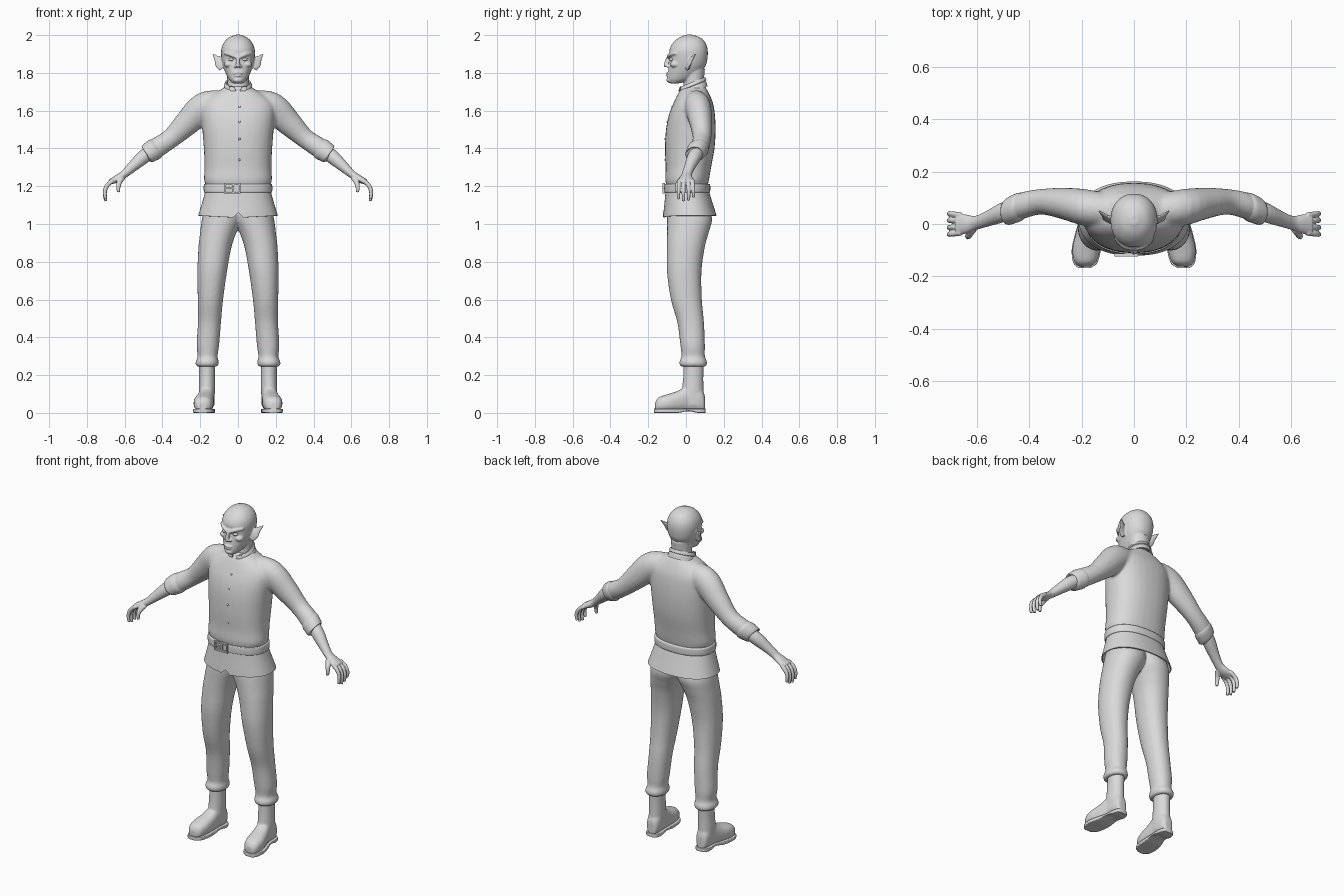
import bpy
import bmesh
import math
from mathutils import Vector, Matrix

default_cube = bpy.data.objects.get("Cube")
if default_cube:
    bpy.data.objects.remove(default_cube, do_unlink=True)

grey = bpy.data.materials.new("plain_grey")
grey.use_nodes = True
grey.diffuse_color = (0.7, 0.7, 0.7, 1)
grey.node_tree.nodes["Principled BSDF"].inputs["Base Color"].default_value = (0.7, 0.7, 0.7, 1)

X, Y, Z = Vector((1, 0, 0)), Vector((0, 1, 0)), Vector((0, 0, 1))


def resample(rows, steps):
    """Smooth a short list of number rows with a Catmull-Rom spline."""
    padded = [rows[0]] + list(rows) + [rows[-1]]
    result = []
    for a, b, c, d in zip(padded, padded[1:], padded[2:], padded[3:]):
        for s in range(steps):
            t = s / steps
            result.append([q + t * (r - p) / 2
                           + t * t * (p - 2.5 * q + 2 * r - d_ / 2)
                           + t ** 3 * (1.5 * (q - r) + (d_ - p) / 2)
                           for p, q, r, d_ in zip(a, b, c, d)])
    return result + [list(rows[-1])]


def loft(bm, rings, sides=32, power=2.0, caps=True):
    """Skin rings given as (centre, first half axis, second half axis)."""
    loops = []
    for centre, u, v in rings:
        loop = []
        for i in range(sides):
            a = math.tau * i / sides
            c, s = math.cos(a), math.sin(a)
            c = math.copysign(abs(c) ** (2 / power), c)
            s = math.copysign(abs(s) ** (2 / power), s)
            loop.append(bm.verts.new(centre + u * c + v * s))
        loops.append(loop)
    for low, high in zip(loops, loops[1:]):
        for i in range(sides):
            j = (i + 1) % sides
            bm.faces.new((low[i], low[j], high[j], high[i]))
    if caps:
        bm.faces.new(loops[0][::-1])
        bm.faces.new(loops[-1])
    return loops


def stack(bm, rows, steps=4, **options):
    """Level rings; each row is height, x range, y range."""
    rings = [(Vector(((x0 + x1) / 2, (y0 + y1) / 2, z)), X * (x1 - x0) / 2, Y * (y1 - y0) / 2)
             for z, x0, x1, y0, y1 in resample(rows, steps)]
    return loft(bm, rings, **options)


def body(bm, rows, **options):
    """Level rings centred on x; each row is height, half width, y range."""
    return stack(bm, [(z, -w, w, y0, y1) for z, w, y0, y1 in rows], **options)


def tube(bm, rows, side=Y, steps=4, **options):
    """Rings across a path; each row is a point and two radii."""
    rows = resample(rows, steps)
    points = [Vector(r[:3]) for r in rows]
    rings = []
    for i, row in enumerate(rows):
        along = (points[min(i + 1, len(rows) - 1)] - points[max(i - 1, 0)]).normalized()
        rings.append((points[i], along.cross(side).normalized() * row[3], side * row[4]))
    loft(bm, rings, **options)


def ball(bm, centre, size):
    place = Matrix.Translation(centre) @ Matrix.Diagonal((*size, 1))
    bmesh.ops.create_uvsphere(bm, u_segments=20, v_segments=12, radius=1, matrix=place)


def box(bm, centre, size):
    place = Matrix.Translation(centre) @ Matrix.Diagonal((*size, 1))
    bmesh.ops.create_cube(bm, size=1, matrix=place)


def finish(name, bm, mirror=False, voxel=0, relax=4, thickness=0, angle=50):
    bmesh.ops.recalc_face_normals(bm, faces=bm.faces)
    mesh = bpy.data.meshes.new(name)
    bm.to_mesh(mesh)
    bm.free()
    obj = bpy.data.objects.new(name, mesh)
    bpy.context.collection.objects.link(obj)
    if thickness:
        solid = obj.modifiers.new("cloth", "SOLIDIFY")
        solid.thickness = thickness
    if mirror:
        flip = obj.modifiers.new("pair", "MIRROR")
        flip.use_mirror_merge = False
    if voxel:
        fuse = obj.modifiers.new("fuse", "REMESH")
        fuse.mode = "VOXEL"
        fuse.voxel_size = voxel
        soften = obj.modifiers.new("soften", "SMOOTH")
        soften.iterations = relax
    # Bake the modifiers so the shading applies to the final surface
    if obj.modifiers:
        bpy.context.view_layer.update()
        ready = obj.evaluated_get(bpy.context.evaluated_depsgraph_get())
        obj.data = bpy.data.meshes.new_from_object(ready)
        obj.modifiers.clear()
    obj.data.materials.clear()
    obj.data.materials.append(grey)
    bpy.ops.object.select_all(action="DESELECT")
    obj.select_set(True)
    bpy.context.view_layer.objects.active = obj
    bpy.ops.object.shade_smooth_by_angle(angle=math.radians(angle))


# Head with neck, brow, nose, lips and pointed ears
bm = bmesh.new()
body(bm, [(1.745, .028, -.088, -.035), (1.765, .048, -.098, .03), (1.8, .066, -.096, .075),
          (1.84, .08, -.09, .105), (1.88, .088, -.086, .114), (1.92, .089, -.088, .115),
          (1.955, .078, -.072, .105), (1.985, .052, -.04, .08), (2.002, .014, 0, .035)], power=2.15)
body(bm, [(1.68, .06, -.02, .1), (1.75, .057, -.012, .095), (1.82, .06, -.02, .1)])
tube(bm, [(0, -.084, 1.9, .008, .01), (0, -.1, 1.86, .009, .014), (0, -.104, 1.832, .014, .013)])
ball(bm, (0, -.092, 1.797), (.027, .014, .006))
ball(bm, (0, -.092, 1.784), (.022, .014, .006))
ball(bm, (0, -.086, 1.762), (.026, .018, .015))
for s in (-1, 1):
    tube(bm, [(s * .01, -.09, 1.884, .009, .012), (s * .042, -.081, 1.898, .01, .012),
              (s * .074, -.05, 1.905, .007, .012)])
    ball(bm, (s * .05, -.058, 1.845), (.024, .026, .018))
    ball(bm, (s * .013, -.094, 1.835), (.009, .012, .008))
    tube(bm, [(s * .072, .008, 1.835, .034, .012), (s * .095, .018, 1.858, .033, .009),
              (s * .113, .033, 1.878, .016, .007), (s * .134, .05, 1.9, .004, .004)])
finish("head", bm, voxel=.004, relax=3)

bm = bmesh.new()
ball(bm, (.036, -.074, 1.871), (.015, .014, .009))
finish("eyes", bm, mirror=True)

# Forearms and hands with curled fingers
bm = bmesh.new()
tube(bm, [(.43, .07, 1.405, .034, .036), (.5, .045, 1.355, .037, .038), (.56, .02, 1.302, .028, .03),
          (.605, .004, 1.262, .021, .027), (.64, 0, 1.24, .02, .036), (.678, -.002, 1.222, .014, .042)])
for y, reach in ((-.036, .92), (-.012, 1.05), (.013, 1), (.036, .8)):
    tube(bm, [(.66, y * .95, 1.232, .012, .0105), (.692, y * 1.05, 1.205, .0115, .0105),
              (.705, y * 1.1, 1.205 - .04 * reach, .0105, .0095),
              (.7, y * 1.1, 1.205 - .08 * reach, .008, .008)], sides=16)
tube(bm, [(.612, -.016, 1.248, .017, .017), (.628, -.038, 1.22, .014, .015),
          (.634, -.048, 1.192, .011, .011), (.632, -.048, 1.168, .008, .008)], sides=16)
finish("hands", bm, mirror=True, voxel=.0035, relax=3)

# Shirt body and sleeves, blended into one garment
bm = bmesh.new()
body(bm, [(1.155, .168, -.104, .115), (1.2, .17, -.104, .115), (1.235, .18, -.11, .122),
          (1.3, .177, -.108, .133), (1.4, .181, -.111, .151), (1.5, .189, -.106, .157),
          (1.58, .196, -.09, .153), (1.64, .19, -.066, .143), (1.685, .14, -.045, .125),
          (1.71, .095, -.03, .112), (1.73, .062, -.018, .1)], power=2.3)
for s in (-1, 1):
    tube(bm, [(s * .08, .05, 1.64, .068, .062), (s * .18, .062, 1.618, .079, .07),
              (s * .268, .078, 1.536, .068, .06), (s * .352, .085, 1.456, .052, .049),
              (s * .42, .072, 1.41, .053, .051), (s * .455, .058, 1.386, .051, .05)])
finish("shirt", bm, voxel=.008, relax=6)

# Rolled sleeve ends
bm = bmesh.new()
tube(bm, [(.425, .07, 1.407, .05, .049), (.44, .064, 1.397, .057, .055), (.463, .055, 1.382, .055, .054),
          (.48, .047, 1.369, .05, .05), (.483, .046, 1.367, .038, .039)])
finish("sleeve_cuffs", bm, mirror=True)

# Standing collar, split at the throat and higher at the nape
bm = bmesh.new()
body(bm, [(1.695, .083, -.04, .115), (1.718, .075, -.036, .108), (1.728, .07, -.034, .104),
          (1.732, .075, -.04, .108), (1.75, .066, -.034, .1)], caps=False, sides=48)
gap = [f for f in bm.faces
       if f.calc_center_median().y < 0 and abs(f.calc_center_median().x) < .01]
bmesh.ops.delete(bm, geom=gap, context="FACES")
for v in bm.verts:
    v.co.z += .4 * (v.co.y - .03)
    if v.co.y < 0 and abs(v.co.x) < .03:
        v.co.x *= 1 + max(0, v.co.z - 1.69) * 25
finish("collar", bm, thickness=.008)

# Shirt tail hanging below the belt, notched at the centre front
bm = bmesh.new()
loops = body(bm, [(1.178, .172, -.108, .12), (1.12, .188, -.113, .138), (1.045, .211, -.121, .162)],
             caps=False, sides=64, power=2.3)
for v in loops[-1]:
    if v.co.y < 0:
        v.co.z += .03 * max(0, 1 - abs(v.co.x) / .022) - .012 * (1 - abs(v.co.x) / .212)
finish("shirt_tail", bm, thickness=.006)

# Buttons, belt and buckle
bm = bmesh.new()
for z, y in ((1.62, -.073), (1.54, -.098), (1.45, -.11), (1.34, -.109)):
    ball(bm, (.008, y, z), (.006, .005, .006))
finish("buttons", bm)

bm = bmesh.new()
body(bm, [(1.166, .176, -.111, .122), (1.172, .181, -.115, .128),
          (1.206, .181, -.115, .128), (1.212, .176, -.111, .122)], sides=64, power=2.3)
finish("belt", bm)

bm = bmesh.new()
for z in (1.166, 1.212):
    box(bm, (-.03, -.118, z), (.085, .012, .009))
for x in (-.07, -.025, .01):
    box(bm, (x, -.118, 1.189), (.009, .012, .055))
box(bm, (-.045, -.12, 1.189), (.045, .008, .007))
finish("buckle", bm, angle=30)

# Trousers with gathered cuffs
bm = bmesh.new()
stack(bm, [(1.12, -.03, .165, -.095, .115), (1.03, -.025, .19, -.1, .138), (.96, .006, .2, -.1, .122),
           (.88, .034, .209, -.101, .1), (.75, .058, .215, -.101, .082), (.6, .079, .213, -.08, .084),
           (.48, .09, .212, -.046, .095), (.36, .1, .219, -.03, .1), (.3, .108, .213, -.024, .1),
           (.275, .103, .223, -.034, .11), (.255, .104, .224, -.034, .111),
           (.245, .112, .215, -.024, .102)], power=2.15)
finish("trousers", bm, mirror=True, voxel=.008, relax=4)

# Boots: ankle shaft fused with a rounded foot; rows are y, centre x, half width, height
foot = [(-.163, .187, .02, .05), (-.145, .187, .042, .076), (-.1, .183, .052, .092),
        (-.045, .175, .048, .11), (.01, .167, .041, .14), (.06, .165, .041, .14),
        (.09, .165, .033, .11), (.1, .165, .02, .08)]
bm = bmesh.new()
stack(bm, [(.29, .12, .207, -.012, .096), (.2, .122, .206, -.014, .092),
           (.12, .122, .208, -.022, .093), (.04, .125, .206, -.03, .097)])
tube(bm, [(x, y, h / 2 + .006, w, h / 2) for y, x, w, h in foot], side=Z, power=2.4)
finish("boots", bm, mirror=True, voxel=.006, relax=4)

# Flat soles, thinner under the arch
bm = bmesh.new()
tube(bm, [(x, y * 1.03, .016 if abs(y) < .02 else .011, w + .003, .006 if abs(y) < .02 else .011)
          for y, x, w, h in foot], side=Z, power=8)
finish("soles", bm, mirror=True, angle=40)
